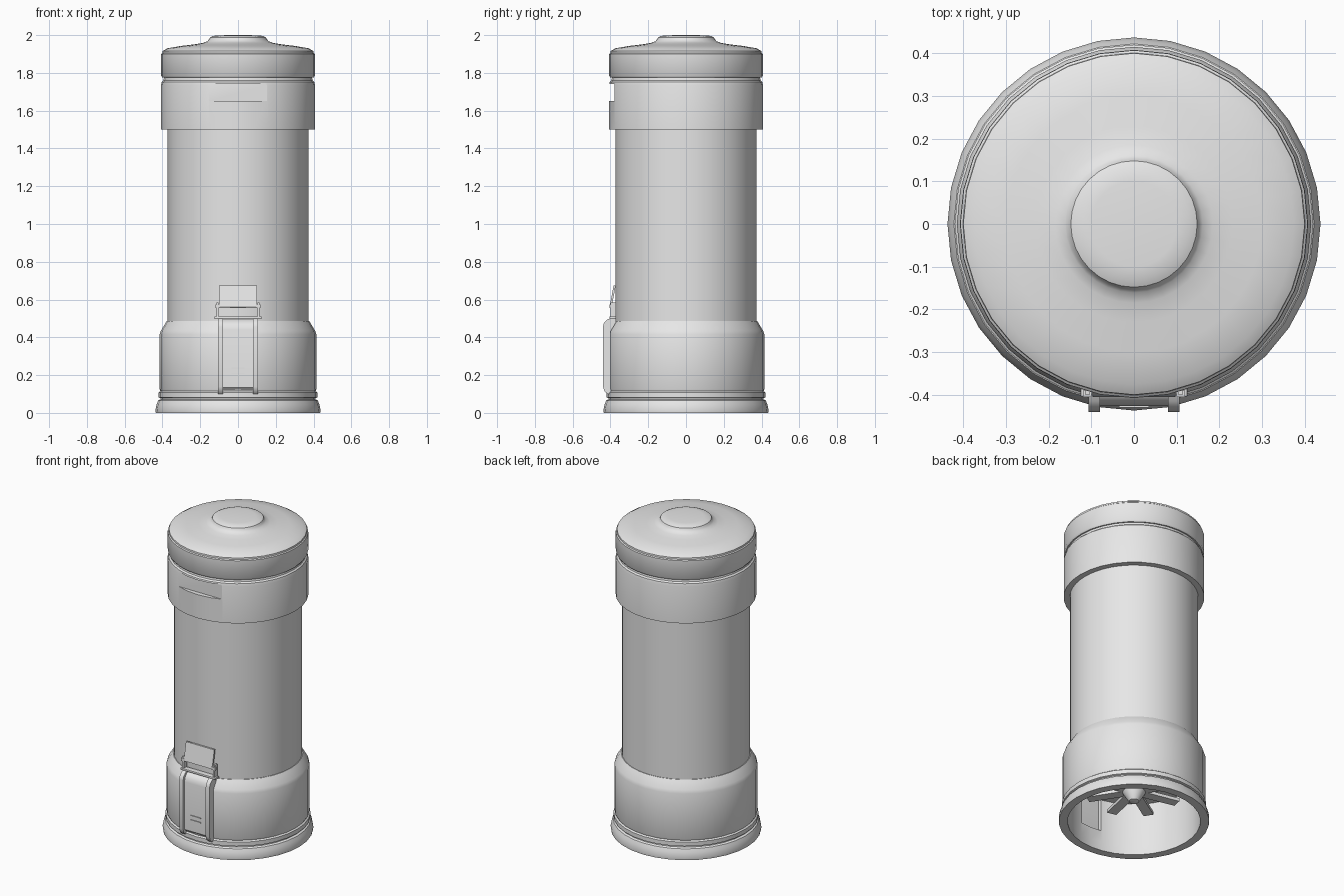
import bpy, bmesh, math
from mathutils import Matrix

if "Cube" in bpy.data.objects:
    bpy.data.objects.remove(bpy.data.objects["Cube"])

SIDES = 32
grey = bpy.data.materials.new("light_grey")
grey.diffuse_color = (0.8, 0.8, 0.8, 1)
grey.use_nodes = True
grey.node_tree.nodes["Principled BSDF"].inputs["Base Color"].default_value = grey.diffuse_color


def finish(bm, name, angle=35):
    bmesh.ops.remove_doubles(bm, verts=bm.verts, dist=1e-5)
    bmesh.ops.recalc_face_normals(bm, faces=bm.faces)
    me = bpy.data.meshes.new(name)
    bm.to_mesh(me)
    bm.free()
    me.materials.append(grey)
    ob = bpy.data.objects.new(name, me)
    bpy.context.collection.objects.link(ob)
    smooth(ob, angle)
    return ob


def smooth(ob, angle=35):
    bpy.ops.object.select_all(action='DESELECT')
    ob.select_set(True)
    bpy.context.view_layer.objects.active = ob
    bpy.ops.object.shade_smooth_by_angle(angle=math.radians(angle))


def revolve(name, profile, closed=False, sides=SIDES):
    """Spin an (r, z) profile round the z axis; closed makes a ring."""
    bm = bmesh.new()
    vs = [bm.verts.new((0, -r, z)) for r, z in profile]
    es = [bm.edges.new(p) for p in zip(vs, vs[1:])]
    if closed:
        es.append(bm.edges.new((vs[-1], vs[0])))
    bmesh.ops.spin(bm, geom=vs + es, cent=(0, 0, 0), axis=(0, 0, 1),
                   angle=math.tau, steps=sides, use_duplicate=False)
    return finish(bm, name)


def box(name, lo, hi, bevel=0.0, matrix=None):
    bm = bmesh.new()
    bmesh.ops.create_cube(bm, size=1)
    for v in bm.verts:
        v.co = [(a + b) / 2 + c * (b - a) for a, b, c in zip(lo, hi, v.co)]
    if bevel:
        bmesh.ops.bevel(bm, geom=bm.edges[:], offset=bevel, segments=2,
                        profile=0.5, affect='EDGES')
    if matrix:
        bm.transform(matrix)
    return finish(bm, name)


def extrude_x(name, pts, x0, x1):
    """Extrude a (y, z) outline along x."""
    bm = bmesh.new()
    f = bm.faces.new([bm.verts.new((x0, y, z)) for y, z in pts])
    g = bmesh.ops.extrude_face_region(bm, geom=[f])["geom"]
    bmesh.ops.translate(bm, vec=(x1 - x0, 0, 0),
                        verts=[v for v in g if isinstance(v, bmesh.types.BMVert)])
    return finish(bm, name, 40)


def cut(ob, name, lo, hi):
    cutter = box(name, lo, hi)
    cutter.hide_render = True
    m = ob.modifiers.new("cut", 'BOOLEAN')
    m.object, m.operation, m.solver = cutter, 'DIFFERENCE', 'EXACT'
    bpy.ops.object.select_all(action='DESELECT')
    ob.select_set(True)
    bpy.context.view_layer.objects.active = ob
    bpy.ops.object.modifier_apply(modifier=m.name)
    bpy.data.objects.remove(cutter)
    smooth(ob)


# hollow base with flared foot, ridge and sloped shoulder
base = revolve("base", [
    (0.385, 0.0), (0.435, 0.0), (0.437, 0.015), (0.431, 0.045), (0.422, 0.066),
    (0.41, 0.072), (0.41, 0.078), (0.42, 0.082), (0.42, 0.108), (0.411, 0.115),
    (0.415, 0.125), (0.415, 0.415), (0.408, 0.435), (0.386, 0.472),
    (0.376, 0.487), (0.36, 0.487), (0.36, 0.45), (0.39, 0.41), (0.39, 0.06)],
    closed=True)
cut(base, "chute_opening_cutter", (-0.073, -0.6, 0.135), (0.073, -0.3, 0.42))

# storage tube
revolve("tube", [(0.36, 0.46), (0.372, 0.46), (0.372, 1.55), (0.36, 1.55)],
        closed=True, sides=48)

# collar with flat recess on the front
collar = revolve("collar", [
    (0.36, 1.5), (0.408, 1.5), (0.408, 1.735), (0.404, 1.752), (0.395, 1.76),
    (0.39, 1.785), (0.36, 1.785)], closed=True)
cut(collar, "recess_cutter", (-0.155, -0.6, 1.65), (0.155, -0.378, 1.742))

# domed lid with knob
revolve("lid", [
    (0.0, 1.775), (0.4, 1.775), (0.407, 1.785), (0.407, 1.9), (0.401, 1.905),
    (0.4, 1.915), (0.375, 1.93), (0.3, 1.943), (0.23, 1.951), (0.185, 1.959),
    (0.161, 1.968), (0.153, 1.978), (0.148, 1.988), (0.13, 1.996),
    (0.1, 1.999), (0.0, 2.0)])

# inner floor and dispensing wheel inside the base
revolve("inner_floor", [(0, 0.34), (0.392, 0.34), (0.392, 0.36), (0, 0.36)])
revolve("wheel_hub", [(0, 0.125), (0.03, 0.135), (0.065, 0.19), (0.075, 0.24),
                      (0.075, 0.34), (0, 0.34)])
for i in range(8):
    box("wheel_blade_%d" % i, (0.05, -0.03, 0.195), (0.28, 0.03, 0.215), 0,
        Matrix.Rotation(math.radians(32.5 + 45 * i), 4, 'Z'))

# chute side rails
rail = [(-0.385, 0.1), (-0.415, 0.1), (-0.432, 0.115), (-0.44, 0.14),
        (-0.44, 0.455), (-0.435, 0.475), (-0.415, 0.495), (-0.372, 0.51),
        (-0.37, 0.48), (-0.4, 0.43), (-0.4, 0.13)]
for side, s in (("left", -1), ("right", 1)):
    extrude_x("chute_rail_" + side, rail, s * 0.08, s * 0.107)
    # thin flap arms and pivots
    box("flap_arm_" + side, (s * 0.109 - 0.006, -0.4, 0.5),
        (s * 0.109 + 0.006, -0.37, 0.585))
    box("flap_pivot_" + side, (s * 0.108 - 0.012, -0.405, 0.555),
        (s * 0.108 + 0.012, -0.39, 0.575))

# chute front panel with raised grip lines
extrude_x("chute_panel", [
    (-0.395, 0.12), (-0.41, 0.12), (-0.425, 0.135), (-0.426, 0.44),
    (-0.42, 0.465), (-0.405, 0.485), (-0.372, 0.497), (-0.37, 0.48),
    (-0.4, 0.465), (-0.41, 0.44), (-0.41, 0.14)], -0.081, 0.081)
for i, z in enumerate((0.208, 0.236)):
    box("grip_line_%d" % i, (-0.035, -0.43, z - 0.003), (0.035, -0.42, z + 0.003))

# cross bar and tilted flap
box("chute_bar", (-0.125, -0.405, 0.497), (0.125, -0.37, 0.51), 0.003)
extrude_x("flap", [(-0.405, 0.56), (-0.383, 0.675), (-0.372, 0.675),
                   (-0.394, 0.558)], -0.1, 0.1)
